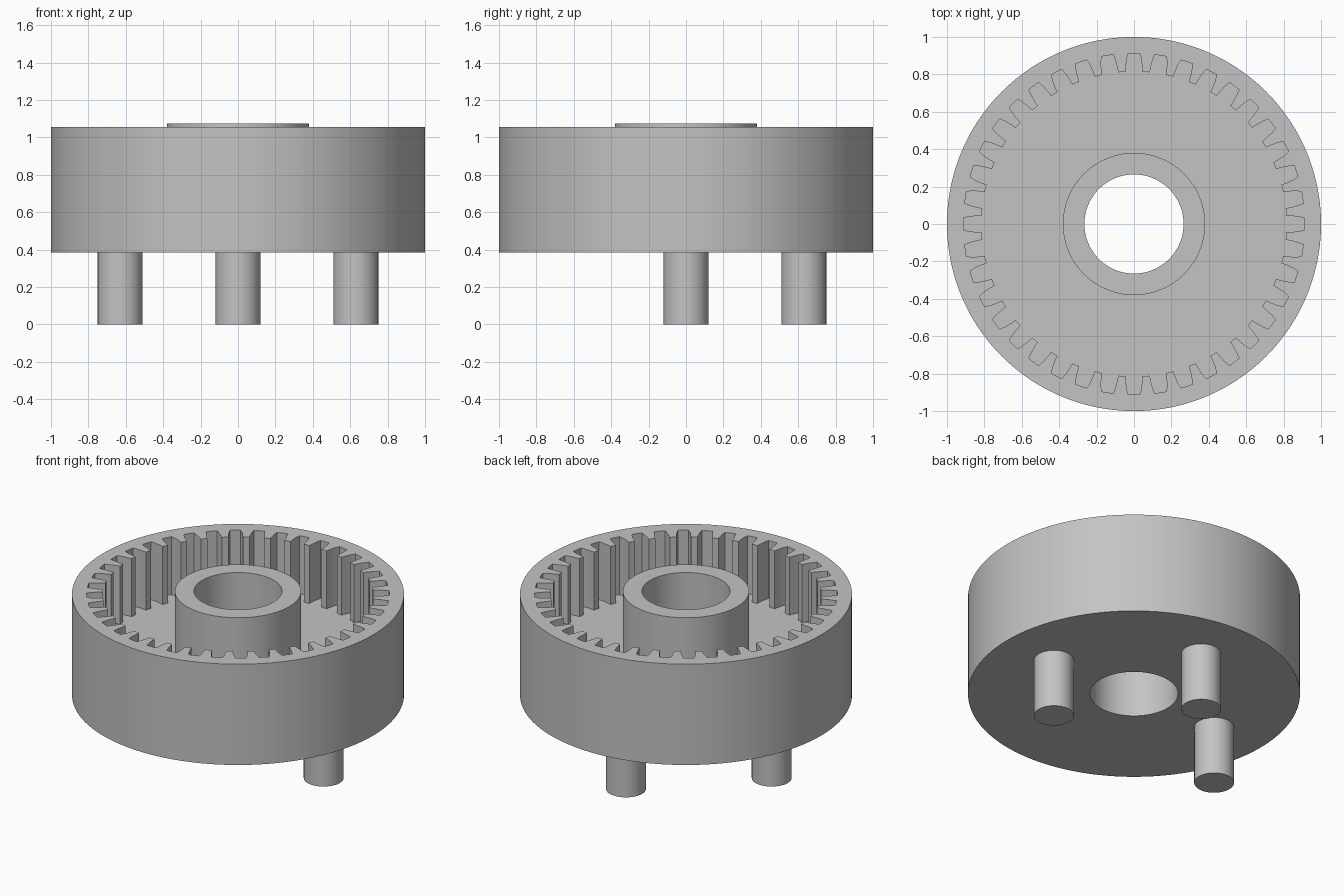
import bpy
import bmesh
from math import cos, sin, tau

cube = bpy.data.objects.get("Cube")
if cube:
    bpy.data.objects.remove(cube)

# Main dimensions
BOTTOM, FLOOR, RIM, HUB_TOP = 0.385, 0.67, 1.055, 1.075
BORE_R, HUB_R, OUTER_R = 0.265, 0.38, 1.0
PIN_R, PIN_OFFSET = 0.12, 0.63
TEETH = 40
PITCH = tau / TEETH

# One flat colour
grey = bpy.data.materials.new("plain grey")
grey.use_nodes = True
colour = (0.55, 0.55, 0.55, 1)
grey.diffuse_color = colour
grey.node_tree.nodes["Principled BSDF"].inputs["Base Color"].default_value = colour


def finish(obj):
    obj.data.materials.append(grey)
    bpy.ops.object.select_all(action="DESELECT")
    obj.select_set(True)
    bpy.context.view_layer.objects.active = obj
    bpy.ops.object.shade_smooth_by_angle(angle=0.52)


# Tooth space outline: (radius, half width) from root to tooth tip
flank = [(0.912, 0.032), (0.88, 0.039), (0.85, 0.0425), (0.815, 0.0445)]
half = [(r, w / r) for r, w in flank]
space = [(r, -a) for r, a in reversed(half)] + [(flank[0][0], 0)] + half
space.append((flank[-1][0], PITCH / 2))
gear = [(r, a + i * PITCH) for i in range(TEETH) for r, a in space]


def circle(radius):
    return [(radius, a) for _, a in gear]


# Body: bore, base, outer wall, internal teeth, floor and hub in one closed shell
section = [
    (circle(BORE_R), BOTTOM), (circle(OUTER_R), BOTTOM),
    (circle(OUTER_R), RIM), (gear, RIM), (gear, FLOOR),
    (circle(HUB_R), FLOOR), (circle(HUB_R), HUB_TOP), (circle(BORE_R), HUB_TOP),
]
bm = bmesh.new()
rings = [[bm.verts.new((r * cos(a), r * sin(a), z)) for r, a in loop]
         for loop, z in section]
count = len(gear)
for k, ring in enumerate(rings):
    following = rings[(k + 1) % len(rings)]
    for i in range(count):
        j = (i + 1) % count
        bm.faces.new((ring[i], ring[j], following[j], following[i]))
bmesh.ops.recalc_face_normals(bm, faces=bm.faces)
mesh = bpy.data.meshes.new("ring_gear_body")
bm.to_mesh(mesh)
bm.free()
body = bpy.data.objects.new("ring_gear_body", mesh)
bpy.context.collection.objects.link(body)
finish(body)

# Three drive pins under the base, slightly sunk into it
pin_height = BOTTOM + 0.02
for name, x, y in (("right_pin", -1, 0), ("left_pin", 1, 0), ("back_pin", 0, 1)):
    bpy.ops.mesh.primitive_cylinder_add(
        vertices=64, radius=PIN_R, depth=pin_height,
        location=(x * PIN_OFFSET, y * PIN_OFFSET, pin_height / 2))
    pin = bpy.context.object
    pin.name = name
    finish(pin)
